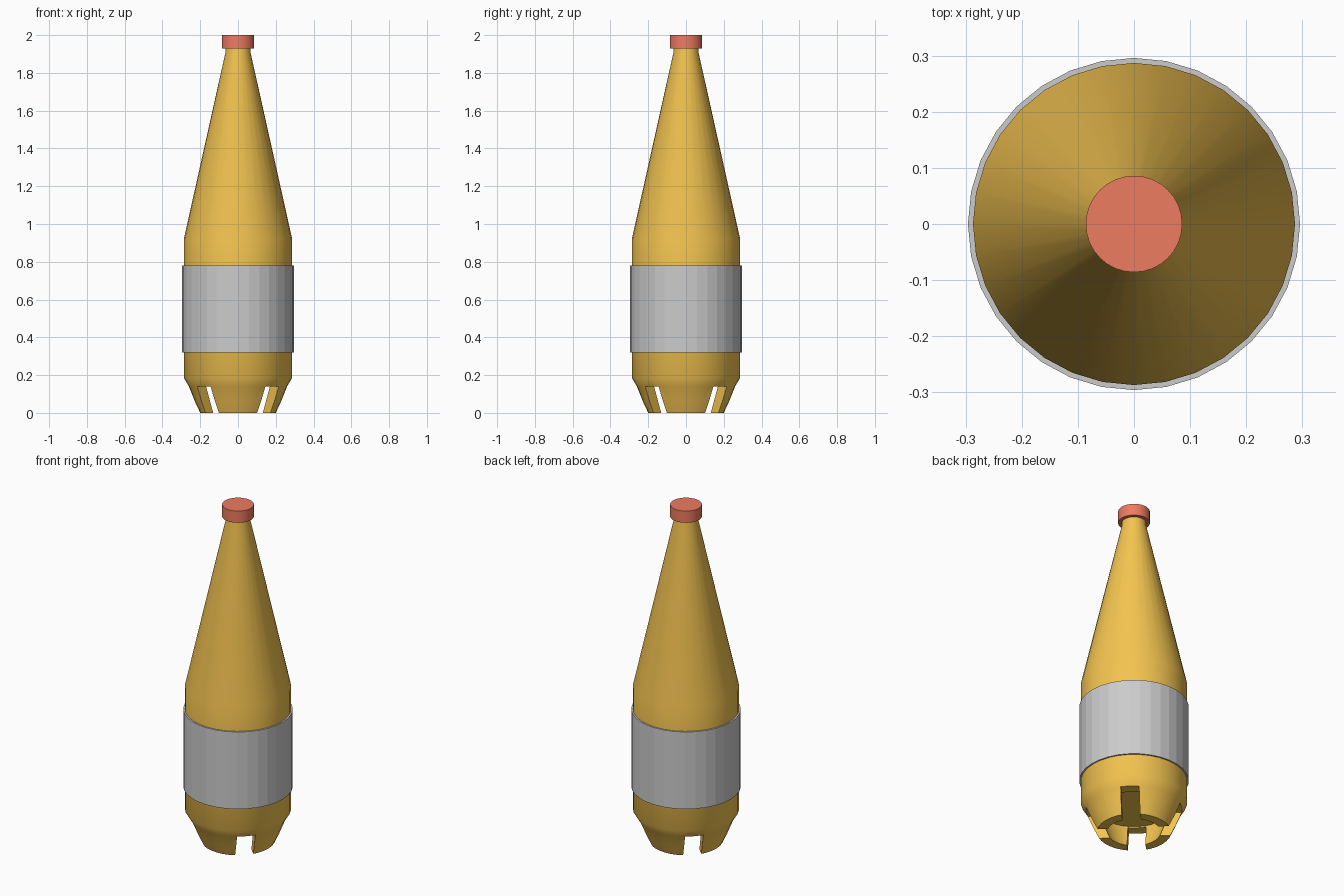
import bpy, bmesh, math

if "Cube" in bpy.data.objects:
    bpy.data.objects.remove(bpy.data.objects["Cube"])

SIDES = 32


def material(name, color):
    m = bpy.data.materials.new(name)
    m.diffuse_color = color
    m.use_nodes = True
    m.node_tree.nodes["Principled BSDF"].inputs["Base Color"].default_value = m.diffuse_color
    return m


def revolve(name, profile, sides, mat=None, closed=False):
    """Spin (radius, z) points round the z axis; radius 0 gives a pole."""
    bm = bmesh.new()
    rings = []
    for r, z in profile:
        count = sides if r > 0 else 1
        rings.append([bm.verts.new((r * math.cos(math.tau * i / sides),
                                    r * math.sin(math.tau * i / sides), z))
                      for i in range(count)])
    pairs = list(zip(rings, rings[1:]))
    if closed:
        pairs.append((rings[-1], rings[0]))
    for a, b in pairs:
        for i in range(sides):
            j = (i + 1) % sides
            loop = [a[i % len(a)], a[j % len(a)], b[j % len(b)], b[i % len(b)]]
            bm.faces.new(list(dict.fromkeys(loop)))
    bmesh.ops.recalc_face_normals(bm, faces=bm.faces)
    me = bpy.data.meshes.new(name)
    bm.to_mesh(me)
    bm.free()
    ob = bpy.data.objects.new(name, me)
    bpy.context.collection.objects.link(ob)
    if mat:
        me.materials.append(mat)
    return ob


def activate(ob):
    bpy.ops.object.select_all(action='DESELECT')
    ob.select_set(True)
    bpy.context.view_layer.objects.active = ob


def smooth(ob, degrees):
    activate(ob)
    bpy.ops.object.shade_smooth_by_angle(angle=math.radians(degrees))


amber = material("amber", (0.90, 0.55, 0.08, 1))
red = material("red", (0.85, 0.20, 0.12, 1))

# Bottle body with a hollow underside
body = revolve("bottle_body", [
    (0, 0.15), (0.20, 0.15), (0.145, 0.0), (0.20, 0.0), (0.228, 0.06),
    (0.26, 0.14), (0.287, 0.185), (0.287, 0.92), (0.066, 1.91),
    (0.066, 1.95), (0, 1.95)], SIDES, amber)

# Crossed slots divide the base rim into four feet
for angle in (45, 135):
    bpy.ops.mesh.primitive_cube_add(size=1, location=(0, 0, 0.04),
                                    rotation=(0, 0, math.radians(angle)))
    cutter = bpy.context.object
    cutter.name = "slot_cutter"
    cutter.scale = (1, 0.1, 0.2)
    cutter.hide_render = True
    activate(body)
    mod = body.modifiers.new("slot", 'BOOLEAN')
    mod.operation = 'DIFFERENCE'
    mod.solver = 'EXACT'
    mod.object = cutter
    bpy.ops.object.modifier_apply(modifier=mod.name)
    bpy.data.objects.remove(cutter)
smooth(body, 40)

# Faceted label sleeve
revolve("label", [(0.296, 0.32), (0.296, 0.78), (0.286, 0.78), (0.286, 0.32)],
        SIDES, closed=True)

# Screw cap
cap = revolve("cap", [(0, 1.93), (0.086, 1.93), (0.086, 2.0), (0, 2.0)], SIDES, red)
smooth(cap, 40)
